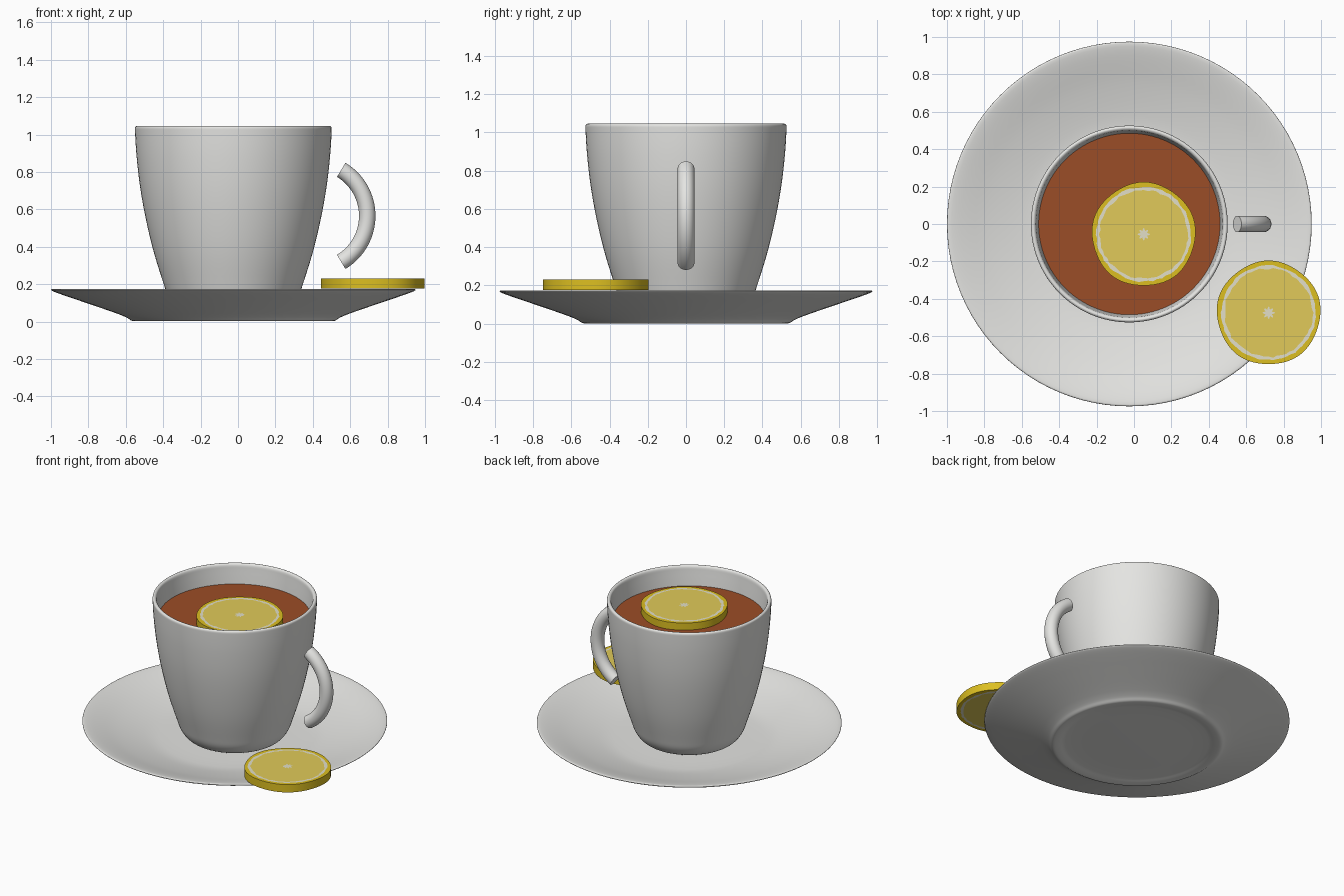
import bpy, bmesh, math, random
from mathutils import Vector

if "Cube" in bpy.data.objects:
    bpy.data.objects.remove(bpy.data.objects["Cube"])

random.seed(4)
CX = -0.025  # axis of cup and saucer


def material(name, rgb):
    m = bpy.data.materials.new(name)
    m.diffuse_color = (*rgb, 1)
    m.use_nodes = True
    m.node_tree.nodes["Principled BSDF"].inputs["Base Color"].default_value = m.diffuse_color
    return m


PORCELAIN = material("white porcelain", (0.78, 0.78, 0.76))
TEA = material("brown tea", (0.33, 0.075, 0.02))
RIND = material("lemon rind", (0.72, 0.52, 0.015))
PITH = material("lemon pith", (0.76, 0.74, 0.58))
FLESH = material("lemon flesh", (0.75, 0.59, 0.10))


def finish(name, bm, mats, loc, angle=40):
    bmesh.ops.recalc_face_normals(bm, faces=bm.faces)
    me = bpy.data.meshes.new(name)
    bm.to_mesh(me)
    bm.free()
    for m in mats:
        me.materials.append(m)
    ob = bpy.data.objects.new(name, me)
    ob.location = loc
    bpy.context.collection.objects.link(ob)
    bpy.ops.object.select_all(action='DESELECT')
    ob.select_set(True)
    bpy.context.view_layer.objects.active = ob
    bpy.ops.object.shade_smooth_by_angle(angle=math.radians(angle))
    return ob


def bridge(bm, a, b, mat=0):
    n = len(a)
    for i in range(n):
        j = (i + 1) % n
        bm.faces.new((a[i], a[j], b[j], b[i])).material_index = mat


def smooth_path(pts, steps=4):
    """Rounded curve through the given profile points."""
    p = [Vector(q) for q in pts]
    out = []
    for i in range(len(p) - 1):
        a, b, c, d = p[max(i - 1, 0)], p[i], p[i + 1], p[min(i + 2, len(p) - 1)]
        # tangents scaled to the uneven spacing of the points
        l0, l1, l2 = max((b - a).length, 1e-4), (c - b).length, max((d - c).length, 1e-4)
        m1 = (c - a) / (l0 + l1) * l1 if i else c - b
        m2 = (d - b) / (l1 + l2) * l1 if i < len(p) - 2 else c - b
        for k in range(steps):
            t = k / steps
            out.append(b * (2*t**3 - 3*t**2 + 1) + m1 * (t**3 - 2*t**2 + t)
                       + c * (3*t**2 - 2*t**3) + m2 * (t**3 - t**2))
    return out + [p[-1]]


def lathe(name, profile, mat, n=96):
    """Spin a (radius, height) profile and close both ends at the axis."""
    bm = bmesh.new()
    rings = [[bm.verts.new((r * math.cos(2 * math.pi * i / n),
                            r * math.sin(2 * math.pi * i / n), z))
              for i in range(n)] for r, z in smooth_path(profile)]
    for a, b in zip(rings, rings[1:]):
        bridge(bm, a, b)
    bm.faces.new(rings[0])
    bm.faces.new(rings[-1])
    return finish(name, bm, [mat], (CX, 0, 0), 60)


# Saucer: recessed foot, flared underside, thin rim, dished top
lathe("saucer", [(0.2, 0.012), (0.46, 0.012), (0.505, 0.004), (0.54, 0.003),
                 (0.568, 0.02), (0.62, 0.042), (0.80, 0.104), (0.90, 0.138),
                 (0.965, 0.162), (0.975, 0.17), (0.965, 0.175), (0.90, 0.161),
                 (0.75, 0.117), (0.58, 0.078), (0.48, 0.066), (0.2, 0.064)], PORCELAIN)

# Cup: rounded base, curved wall, soft lip, inner wall
lathe("cup", [(0.2, 0.066), (0.27, 0.071), (0.315, 0.093), (0.35, 0.14),
              (0.372, 0.20), (0.425, 0.37), (0.466, 0.54), (0.497, 0.71),
              (0.517, 0.88), (0.526, 1.025), (0.524, 1.04), (0.514, 1.046),
              (0.502, 1.038), (0.497, 1.01), (0.484, 0.90), (0.463, 0.70),
              (0.40, 0.42), (0.335, 0.18), (0.28, 0.125), (0.2, 0.115)], PORCELAIN)

# Tea surface
bm = bmesh.new()
bmesh.ops.create_circle(bm, cap_ends=True, segments=96, radius=0.485)
tea = finish("tea", bm, [TEA], (CX, 0, 0.91))

# Handle: round tube along an arc, flat end caps
bm = bmesh.new()
rings = []
for k in range(33):
    a = math.radians(-59 + 118 * k / 32)
    ring = []
    for i in range(24):
        t = 2 * math.pi * i / 24
        r = 0.287 + 0.044 * math.cos(t)
        ring.append(bm.verts.new((r * math.cos(a), 0.044 * math.sin(t), r * math.sin(a))))
    rings.append(ring)
for a, b in zip(rings, rings[1:]):
    bridge(bm, a, b)
bm.faces.new(rings[0])
bm.faces.new(rings[-1])
finish("handle", bm, [PORCELAIN], (0.404, 0, 0.565))


def lemon_slice(name, loc, thickness=0.055, n=64):
    """Disc with rind, ragged pith ring, flesh and a pith star on both faces."""
    bm = bmesh.new()
    wobble = [0.277 + 0.003 * math.sin(5 * 2 * math.pi * i / n) for i in range(n)]
    pith_out = [0.253 + random.uniform(-0.004, 0.004) for _ in range(n)]
    pith_in = [0.236 + random.uniform(-0.005, 0.005) for _ in range(n)]
    star = [0.026 + 0.007 * math.cos(8 * 2 * math.pi * i / n) for i in range(n)]
    outer = []
    for z in (0, thickness):
        loops = [[bm.verts.new((r * math.cos(2 * math.pi * i / n),
                                r * math.sin(2 * math.pi * i / n), z))
                  for i, r in enumerate(radii)]
                 for radii in (wobble, pith_out, pith_in, star)]
        for mat, (a, b) in enumerate(zip(loops, loops[1:])):
            bridge(bm, a, b, mat)
        bm.faces.new(loops[-1]).material_index = 1
        outer.append(loops[0])
    bridge(bm, outer[0], outer[1], 0)
    return finish(name, bm, [RIND, PITH, FLESH], loc)


lemon_slice("lemon_slice_on_saucer", (0.72, -0.475, 0.176))
lemon_slice("lemon_slice_in_tea", (0.052, -0.055, 0.905))
